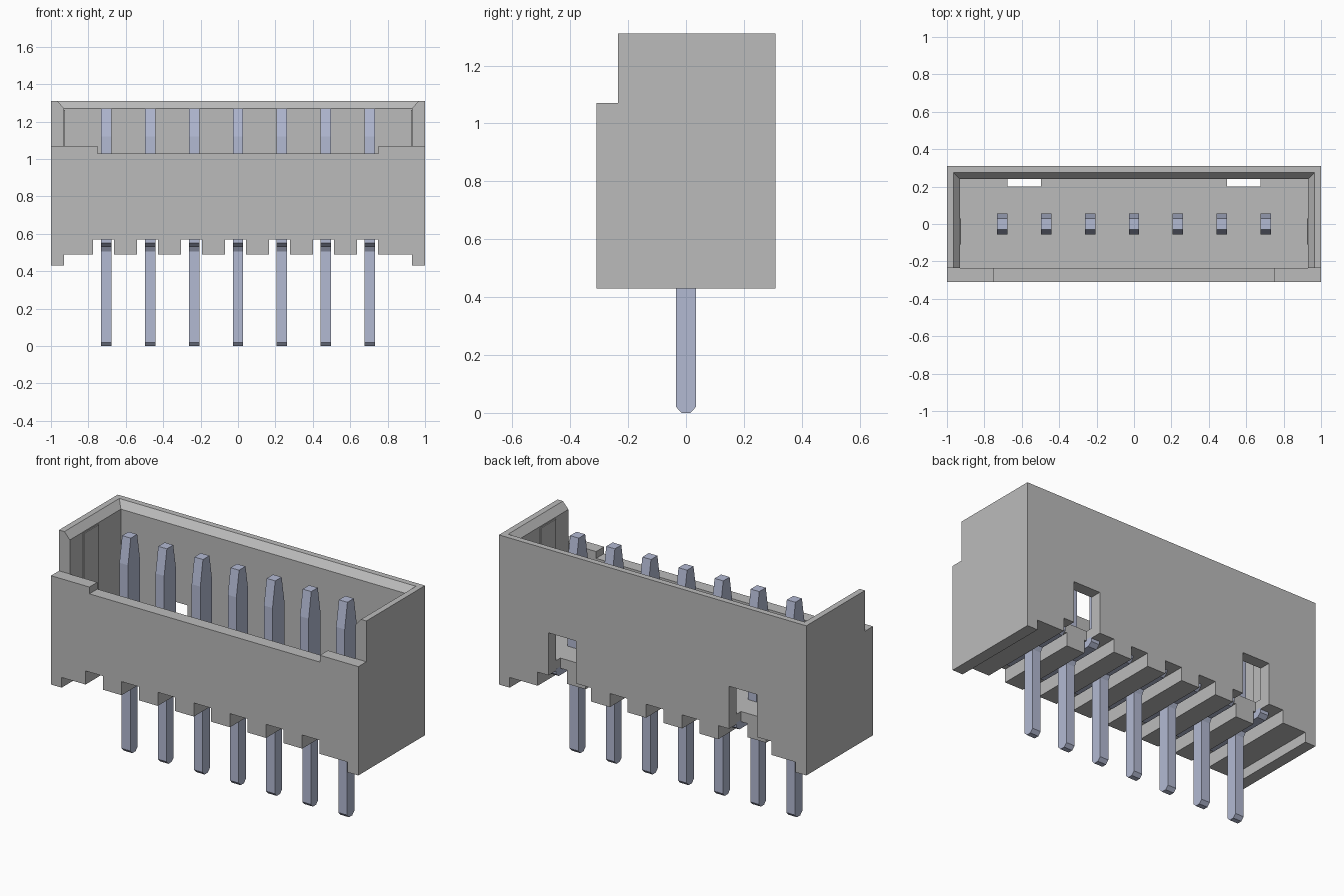
import bpy, bmesh

cube = bpy.data.objects.get("Cube")
if cube:
    bpy.data.objects.remove(cube, do_unlink=True)


def material(name, rgb):
    m = bpy.data.materials.new(name)
    m.use_nodes = True
    m.diffuse_color = (*rgb, 1)
    m.node_tree.nodes["Principled BSDF"].inputs["Base Color"].default_value = (*rgb, 1)
    return m


GREY = material("housing grey", (0.50, 0.50, 0.50))
METAL = material("pin lavender", (0.45, 0.49, 0.65))


def make_object(name, bm, mat=None):
    bmesh.ops.recalc_face_normals(bm, faces=bm.faces)
    me = bpy.data.meshes.new(name)
    bm.to_mesh(me)
    bm.free()
    ob = bpy.data.objects.new(name, me)
    bpy.context.collection.objects.link(ob)
    if mat:
        me.materials.append(mat)
    return ob


def loft(name, lower, upper, mat=None):
    """Solid between two matching outlines."""
    bm = bmesh.new()
    a = [bm.verts.new(p) for p in lower]
    b = [bm.verts.new(p) for p in upper]
    bm.faces.new(a)
    bm.faces.new(b)
    for i in range(len(a)):
        j = (i + 1) % len(a)
        bm.faces.new((a[i], a[j], b[j], b[i]))
    return make_object(name, bm, mat)


def extrude_x(name, profile, x0, x1, mat=None):
    """Solid from a (y, z) outline stretched along x."""
    return loft(name, [(x0, y, z) for y, z in profile],
                [(x1, y, z) for y, z in profile], mat)


def box(name, x0, x1, y0, y1, z0, z1, mat=None):
    return extrude_x(name, [(y0, z0), (y1, z0), (y1, z1), (y0, z1)], x0, x1, mat)


def cut(target, cutter):
    mod = target.modifiers.new("cut", 'BOOLEAN')
    mod.operation = 'DIFFERENCE'
    mod.solver = 'EXACT'
    mod.object = cutter
    bpy.context.view_layer.objects.active = target
    bpy.ops.object.modifier_apply(modifier=mod.name)
    bpy.data.objects.remove(cutter, do_unlink=True)


# Housing with lowered front wall
housing = extrude_x("housing", [(-.31, .43), (.31, .43), (.31, 1.31),
                                (-.235, 1.31), (-.235, 1.07), (-.31, 1.07)],
                    -1, 1, GREY)

# Cavity and its flared rim
cut(housing, box("cavity_cutter", -.93, .93, -.236, .24, .63, 1.5))


def rim(x, y, z):
    return [(-x, -.5, z), (x, -.5, z), (x, y, z), (-x, y, z)]


cut(housing, loft("rim_cutter", rim(.93, .24, 1.27), rim(.98, .29, 1.327)))

# Front wall notch, and underside between the end feet
cut(housing, box("notch_cutter", -.75, .75, -.5, -.2, 1.03, 1.2))
cut(housing, box("underside_cutter", -.93, .93, -.5, .5, .3, .49))

# Slots under each pin
pin_x = [(i - 3) * .235 for i in range(7)]
for x in pin_x:
    cut(housing, box("slot_cutter", x - .07, x + .043, -.5, .5, .4, .57))

# Back windows, open down through the floor edge
for x in (-.5875, .5875):
    cut(housing, box("window_cutter", x - .09, x + .09, .2, .5, .35, .82))

# Shallow guide ribs on the inner side walls
for side, name in ((1, "left"), (-1, "right")):
    xs = sorted((side * .924, side * .94))
    box(name + "_guide_rib", *xs, -.11, .03, .62, 1.262, GREY)

# Pins: tapered blade, cross bar in the slot, thinner chamfered leg
half = [(.015, 0), (.034, .02), (.034, .505), (.05, .53), (.215, .53),
        (.24, .55), (.24, .58), (.055, .58), (.055, 1.12), (.03, 1.27)]
outline = half + [(-y, z) for y, z in reversed(half)]
for i, x in enumerate(pin_x):
    extrude_x(f"pin_{i + 1}", outline, x - .028, x + .028, METAL)
